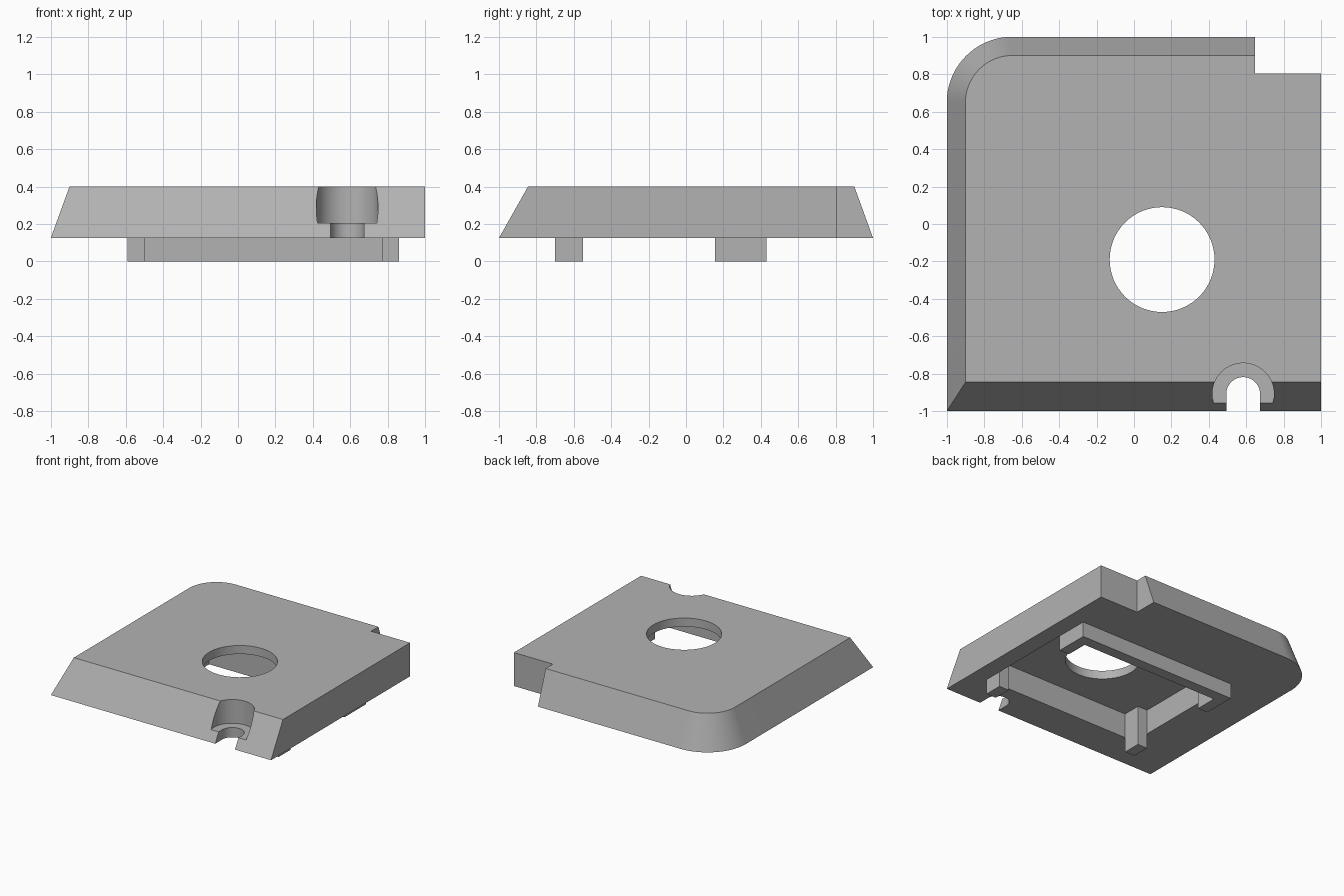
import bpy, bmesh, math

old = bpy.data.objects.get("Cube")
if old:
    bpy.data.objects.remove(old, do_unlink=True)

GREY = (0.45, 0.45, 0.45, 1.0)
grey = bpy.data.materials.new("plain_grey")
grey.use_nodes = True
grey.diffuse_color = GREY
grey.node_tree.nodes["Principled BSDF"].inputs["Base Color"].default_value = GREY


def loft(name, low, high, z0, z1):
    """Solid between two outlines with matching corner counts."""
    bm = bmesh.new()
    a = [bm.verts.new((x, y, z0)) for x, y in low]
    b = [bm.verts.new((x, y, z1)) for x, y in high]
    n = len(a)
    bm.faces.new(a[::-1])
    bm.faces.new(b)
    for i in range(n):
        j = (i + 1) % n
        bm.faces.new((a[i], a[j], b[j], b[i]))
    bmesh.ops.recalc_face_normals(bm, faces=bm.faces)
    mesh = bpy.data.meshes.new(name)
    bm.to_mesh(mesh)
    bm.free()
    ob = bpy.data.objects.new(name, mesh)
    bpy.context.collection.objects.link(ob)
    mesh.materials.append(grey)
    return ob


def box(name, x0, x1, y0, y1, z0, z1):
    rect = [(x0, y0), (x1, y0), (x1, y1), (x0, y1)]
    return loft(name, rect, rect, z0, z1)


def arc(cx, cy, r, start, end, steps):
    angles = [math.radians(start + (end - start) * i / steps) for i in range(steps + 1)]
    return [(cx + r * math.cos(t), cy + r * math.sin(t)) for t in angles]


def disc(name, cx, cy, r, z0, z1):
    ring = arc(cx, cy, r, 0, 360, 64)[:-1]
    return loft(name, ring, ring, z0, z1)


def outline(left, front, radius, back):
    """Plate outline with a rounded back corner and a square notch."""
    return ([(left, front), (1, front), (1, 0.805), (0.645, 0.805), (0.645, back)]
            + arc(-0.65, 0.65, radius, 90, 180, 24))


def cut(target, cutter):
    mod = target.modifiers.new(cutter.name, 'BOOLEAN')
    mod.operation = 'DIFFERENCE'
    mod.solver = 'EXACT'
    mod.object = cutter
    bpy.context.view_layer.objects.active = target
    bpy.ops.object.modifier_apply(modifier=mod.name)
    bpy.data.objects.remove(cutter, do_unlink=True)


# Plate with sloped front, left and back sides
BASE, TOP, CEILING = 0.125, 0.4, 0.33
plate = loft("plate", outline(-1, -1, 0.35, 1), outline(-0.9, -0.845, 0.25, 0.9), BASE, TOP)

# Underside pocket, round opening, and stepped slot at the front
cut(plate, box("pocket", -0.59, 0.86, -0.7, 0.43, 0, CEILING))
cut(plate, disc("opening", 0.15, -0.19, 0.28, 0, 0.5))
cut(plate, disc("slot_recess", 0.583, -0.908, 0.165, 0.205, 0.5))
slot = arc(0.583, -0.908, 0.09, 0, 180, 32) + [(0.493, -1.1), (0.673, -1.1)]
cut(plate, loft("slot", slot, slot, 0, 0.5))

# Corner posts and back rail standing in the pocket
for side, x0 in (("right", -0.59), ("left", 0.77)):
    box("front_post_" + side, x0, x0 + 0.09, -0.7, -0.55, 0, CEILING)
    box("back_post_" + side, x0, x0 + 0.09, 0.155, 0.34, 0, CEILING)
box("back_rail", -0.59, 0.86, 0.34, 0.43, 0, CEILING)

# Smooth curved walls, sharp edges
bpy.ops.object.select_all(action='DESELECT')
plate.select_set(True)
bpy.context.view_layer.objects.active = plate
bpy.ops.object.shade_smooth_by_angle(angle=math.radians(30))
